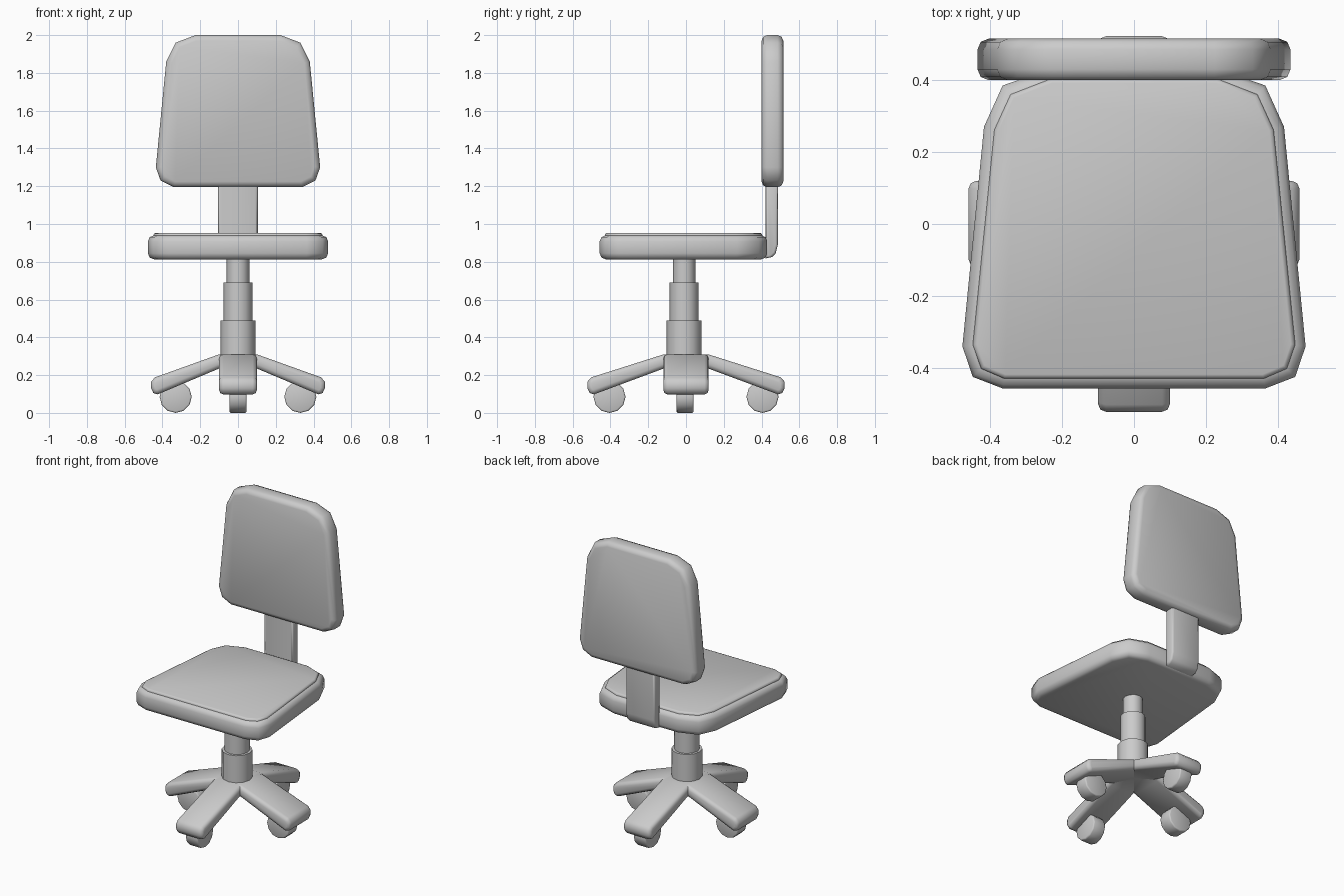
import bpy, bmesh, math
from mathutils import Vector

if "Cube" in bpy.data.objects:
    bpy.data.objects.remove(bpy.data.objects["Cube"])


def finish(name, bm, angle=50):
    bmesh.ops.recalc_face_normals(bm, faces=bm.faces)
    mesh = bpy.data.meshes.new(name)
    bm.to_mesh(mesh)
    bm.free()
    ob = bpy.data.objects.new(name, mesh)
    bpy.context.collection.objects.link(ob)
    bpy.ops.object.select_all(action='DESELECT')
    ob.select_set(True)
    bpy.context.view_layer.objects.active = ob
    bpy.ops.object.shade_smooth_by_angle(angle=math.radians(angle))
    return ob


def mirrored(half):
    return half + [(-u, v) for u, v in reversed(half) if u > 0]


def prism(name, pts, axis, lo, hi, bevel=0.0, segs=2):
    """Extrude a 2D outline along an axis and round the two rims."""
    place = {'x': lambda u, v, w: (w, u, v),
             'y': lambda u, v, w: (u, w, v),
             'z': lambda u, v, w: (u, v, w)}[axis]
    bm = bmesh.new()
    a = [bm.verts.new(place(u, v, lo)) for u, v in pts]
    b = [bm.verts.new(place(u, v, hi)) for u, v in pts]
    caps = [bm.faces.new(a), bm.faces.new(b)]
    n = len(pts)
    for i in range(n):
        j = (i + 1) % n
        bm.faces.new((a[i], a[j], b[j], b[i]))
    bmesh.ops.recalc_face_normals(bm, faces=bm.faces)
    if bevel:
        rim = list({e for f in caps for e in f.edges})
        bmesh.ops.bevel(bm, geom=rim, offset=bevel, segments=segs,
                        profile=0.5, affect='EDGES')
    return finish(name, bm)


def cylinder(name, loc, r, depth, sides, axis='z', bevel=0.0):
    bm = bmesh.new()
    bmesh.ops.create_cone(bm, cap_ends=True, segments=sides,
                          radius1=r, radius2=r, depth=depth)
    if bevel:
        rim = [e for e in bm.edges if abs(e.verts[0].co.z - e.verts[1].co.z) < 1e-5]
        bmesh.ops.bevel(bm, geom=rim, offset=bevel, segments=2,
                        profile=0.5, affect='EDGES')
    ob = finish(name, bm)
    ob.location = Vector(loc)
    if axis == 'x':
        ob.rotation_euler = (0, math.pi / 2, 0)
    elif axis == 'y':
        ob.rotation_euler = (math.pi / 2, 0, 0)
    return ob


# Backrest
prism("backrest", mirrored([(0.34, 1.195), (0.41, 1.23), (0.435, 1.30),
                            (0.38, 1.86), (0.33, 1.96), (0.225, 2.0)]),
      'y', 0.40, 0.515, 0.03)

# Backrest support, rounded at its lower rear edge
prism("backrest_support", [(0.422, 0.818), (0.455, 0.825), (0.475, 0.845),
                           (0.486, 0.89), (0.486, 1.22), (0.422, 1.22)],
      'x', -0.105, 0.105, 0.012)

# Seat base and the slightly inset cushion on top
prism("seat", mirrored([(0.365, -0.457), (0.448, -0.425), (0.477, -0.34),
                        (0.417, 0.27), (0.365, 0.385), (0.235, 0.43)]),
      'z', 0.813, 0.94, 0.032)
prism("seat_cushion", mirrored([(0.36, -0.43), (0.425, -0.402), (0.448, -0.335),
                                (0.388, 0.262), (0.343, 0.36), (0.23, 0.404)]),
      'z', 0.90, 0.953, 0.012)

# Telescopic column
for name, r, z0, z1 in (("column_lower", 0.093, 0.28, 0.49),
                        ("column_middle", 0.077, 0.45, 0.69),
                        ("column_upper", 0.06, 0.65, 0.83)):
    cylinder(name, (0, -0.01, (z0 + z1) / 2), r, z1 - z0, 12)


# Crossed foot beams: left-right and front-back
def foot(reach, hub):
    return mirrored([(0, 0.26), (hub, 0.235), (reach - 0.035, 0.098),
                     (reach - 0.012, 0.105), (reach, 0.13), (reach, 0.165),
                     (reach - 0.02, 0.188), (hub, 0.31)])


prism("foot_beam_side", foot(0.46, 0.10), 'y', -0.12, 0.12, 0.022)
prism("foot_beam_front", foot(0.522, 0.118), 'x', -0.10, 0.10, 0.022)

# Castor wheels
for s, side in ((-1, "a"), (1, "b")):
    cylinder("side_wheel_" + side, (s * 0.33, -0.005, 0.085), 0.085, 0.09, 12, 'y', 0.008)
    cylinder("front_wheel_" + side, (0, s * 0.405, 0.085), 0.085, 0.09, 12, 'x', 0.008)
